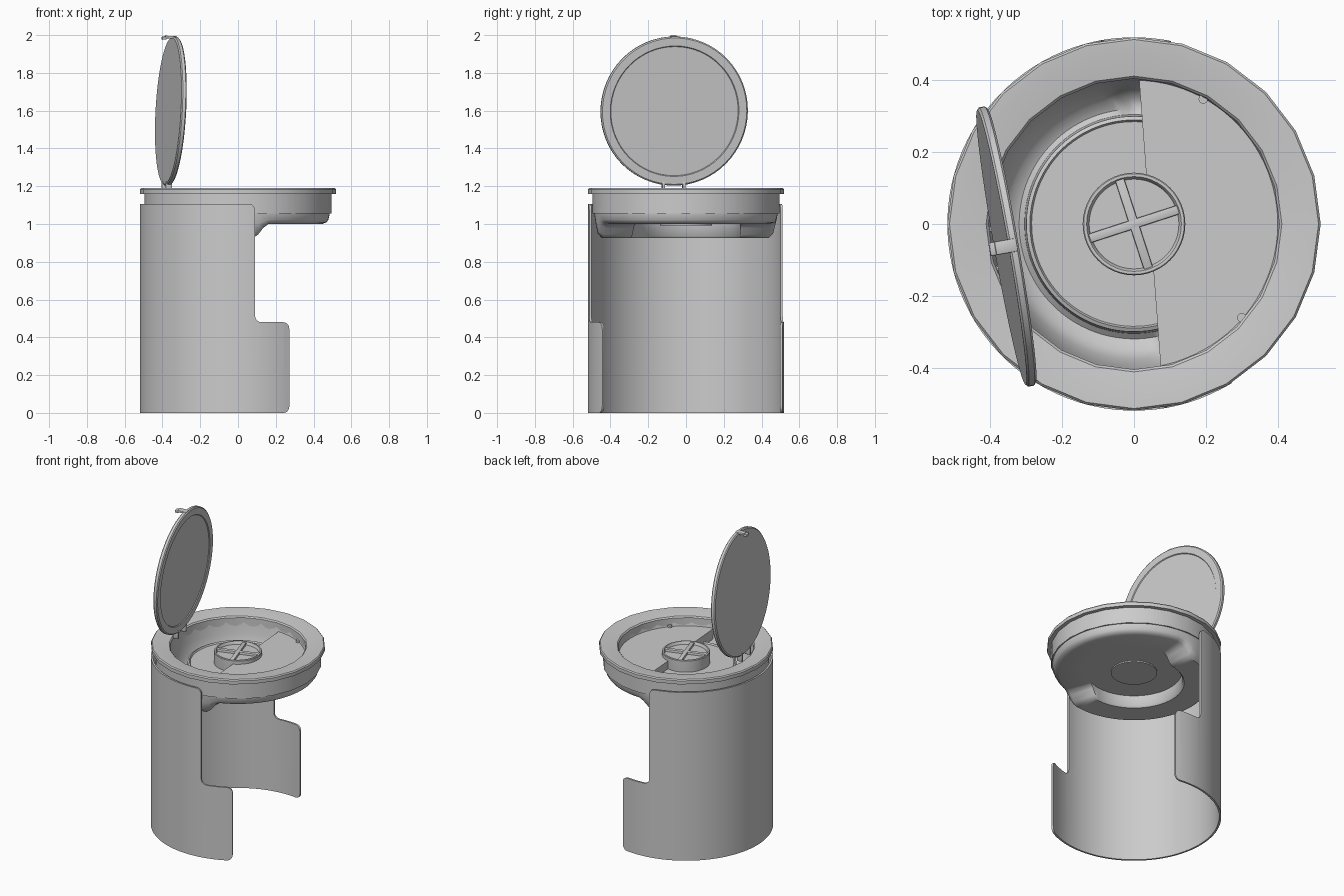
import bpy, bmesh
from math import sin, cos, pi, radians, sqrt
from mathutils import Matrix, Vector

if "Cube" in bpy.data.objects:
    bpy.data.objects.remove(bpy.data.objects["Cube"])

TURN = Matrix.Rotation(radians(10), 4, 'Z')  # opening faces slightly off +x


def finish(name, bm, matrix=None, angle=35):
    bmesh.ops.remove_doubles(bm, verts=bm.verts, dist=0.0002)
    if matrix:
        bm.transform(matrix)
    bmesh.ops.recalc_face_normals(bm, faces=bm.faces)
    me = bpy.data.meshes.new(name)
    bm.to_mesh(me)
    bm.free()
    ob = bpy.data.objects.new(name, me)
    bpy.context.collection.objects.link(ob)
    bpy.ops.object.select_all(action='DESELECT')
    ob.select_set(True)
    bpy.context.view_layer.objects.active = ob
    bpy.ops.object.shade_smooth_by_angle(angle=radians(angle))
    return ob


def lathe(name, profile, n, matrix=None, loop=False, angle=35):
    """Revolve a list of (r, z), or a function of the angle giving one."""
    bm = bmesh.new()
    rings = []
    for i in range(n):
        a = 2 * pi * i / n
        pts = profile(a) if callable(profile) else profile
        rings.append([bm.verts.new((r * cos(a), r * sin(a), z)) for r, z in pts])
    m = len(rings[0])
    for i in range(n):
        p, q = rings[i], rings[(i + 1) % n]
        for j in range(m if loop else m - 1):
            k = (j + 1) % m
            bm.faces.new((p[j], q[j], q[k], p[k]))
    return finish(name, bm, matrix, angle)


def box(name, lo, hi, matrix=None, bevel=0.0):
    bm = bmesh.new()
    bmesh.ops.create_cube(bm, size=1)
    lo, hi = Vector(lo), Vector(hi)
    for v in bm.verts:
        v.co = Vector([(lo[i] + hi[i]) / 2 + v.co[i] * (hi[i] - lo[i]) for i in range(3)])
    if bevel:
        bmesh.ops.bevel(bm, geom=bm.edges[:], offset=bevel, segments=2,
                        affect='EDGES', profile=0.5)
    return finish(name, bm, matrix)


def rounded(points, rad, seg=5):
    """Fillet the corners of a polygon."""
    out = []
    for i, p in enumerate(points):
        p = Vector(p)
        a = (Vector(points[i - 1]) - p).normalized() * rad
        b = (Vector(points[(i + 1) % len(points)]) - p).normalized() * rad
        for k in range(seg + 1):
            t = k / seg * pi / 2
            out.append(p + a * (1 - sin(t)) + b * (1 - cos(t)))
    return out


# curved shell: flat stepped outline, sliced, wrapped round the cylinder
R, T = 0.52, 0.012
up, low = R * pi / 2, R * radians(111.5)
outline = [(-low, 0), (low, 0), (low, 0.48), (up, 0.48), (up, 1.107),
           (-up, 1.107), (-up, 0.48), (-low, 0.48)]
bm = bmesh.new()
bm.faces.new([bm.verts.new((p.x, 0, p.y)) for p in rounded(outline, 0.035)])
for i in range(-29, 30):
    bmesh.ops.bisect_plane(bm, geom=bm.verts[:] + bm.edges[:] + bm.faces[:],
                           plane_co=(i * low / 30, 0, 0), plane_no=(1, 0, 0))
for v in bm.verts:
    a = pi + v.co.x / R
    v.co = (R * cos(a), R * sin(a), v.co.z)
bmesh.ops.recalc_face_normals(bm, faces=bm.faces)
f = max(bm.faces, key=lambda f: f.calc_area())
c = f.calc_center_median()
if f.normal.x * c.x + f.normal.y * c.y < 0:
    bmesh.ops.reverse_faces(bm, faces=bm.faces[:])
bmesh.ops.solidify(bm, geom=bm.faces[:], thickness=T)
for v in bm.verts:  # keep the wall exactly between its two radii
    r = sqrt(v.co.x ** 2 + v.co.y ** 2)
    k = (R if abs(r - R) < T / 2 else R - T) / r
    v.co.x *= k
    v.co.y *= k
finish("shell", bm, TURN)

# rim with overhanging flange and skirt
lathe("rim", [(0.485, 1.055), (0.496, 1.055), (0.496, 1.16), (0.52, 1.16),
              (0.52, 1.183), (0.514, 1.19), (0.48, 1.188), (0.412, 1.178),
              (0.405, 1.17), (0.405, 1.10), (0.485, 1.10)], 24, loop=True)


# bowl: half-round trough on the closed side, ramping up to a shallow half
BOWL = [(0.0, 1.065, 1.065), (0.285, 1.065, 1.065), (0.29, 1.075, 1.075),
        (0.30, 1.07, 1.07), (0.305, 1.03, 0.955), (0.32, 1.02, 0.942),
        (0.35, 1.025, 0.955), (0.375, 1.05, 0.995), (0.395, 1.09, 1.07),
        (0.405, 1.14, 1.14), (0.486, 1.10, 1.10), (0.486, 1.055, 1.055),
        (0.478, 1.022, 1.0), (0.468, 1.008, 0.95), (0.445, 1.0, 0.925),
        (0.30, 1.0, 0.925), (0.29, 1.0, 0.937), (0.285, 1.0, 1.0), (0.0, 1.0, 1.0)]


def bowl(a):
    t = min(1, max(0, 1 - 0.45 * cos(a) / 0.09))
    t = t * t * (3 - 2 * t)
    return [(r, hi + (lo - hi) * t) for r, hi, lo in BOWL]


lathe("bowl", bowl, 96, TURN, angle=45)

# raised plate over the shallow half
bm = bmesh.new()
half = pi / 2 - 0.11
arc = [half * (2 * i / 24 - 1) for i in range(25)]
face = bm.faces.new([bm.verts.new((0.404 * cos(a), 0.404 * sin(a), 1.05)) for a in arc])
top = bmesh.ops.extrude_face_region(bm, geom=[face])['geom']
bmesh.ops.translate(bm, vec=(0, 0, 0.067),
                    verts=[v for v in top if isinstance(v, bmesh.types.BMVert)])
finish("half_plate", bm, Matrix.Rotation(radians(4.3), 4, 'Z'))

# small catches at the plate edge
for side, a in (("left", 61), ("right", -41)):
    m = Matrix.Translation((0.398 * cos(radians(a)), 0.398 * sin(radians(a)), 0))
    lathe("catch_" + side, [(0, 1.11), (0.013, 1.11), (0.013, 1.13), (0, 1.13)], 16, m)

# central knob: cup with a raised cross
lathe("knob", [(0, 0.992), (0.138, 0.992), (0.143, 1.06), (0.143, 1.138),
               (0.140, 1.142), (0.132, 1.142), (0.129, 1.138), (0.125, 1.124),
               (0, 1.124)], 48)
for i in range(2):
    box(f"knob_rib_{i + 1}", (-0.13, -0.013, 1.11), (0.13, 0.013, 1.139),
        Matrix.Rotation(radians(18 + 90 * i), 4, 'Z'), 0.004)

# open lid: local X runs up the lid, Z is the face normal towards the opening
tilt = radians(3)
u = Vector((sin(tilt), 0, cos(tilt)))
n = Vector((cos(tilt), 0, -sin(tilt)))
s = n.cross(u)
LID = TURN @ Matrix.Translation((-0.361, 0, 1.598)) @ Matrix((u, s, n)).transposed().to_4x4()
lathe("lid", [(0, -0.014), (0.388, -0.014), (0.395, -0.008), (0.395, 0.008),
              (0.388, 0.014), (0.346, 0.014), (0.342, 0.009), (0, 0.009)], 64, LID)
box("lid_tab", (0.383, -0.019, -0.052), (0.397, 0.019, 0.01), LID, 0.004)
box("lid_tab_tip", (0.376, -0.019, -0.068), (0.391, 0.019, -0.045), LID, 0.004)

# hinge pegs
for side, y in (("left", -0.055), ("right", 0.055)):
    box("hinge_" + side, (-0.40, y - 0.008, 1.17), (-0.365, y + 0.008, 1.225), TURN, 0.004)
